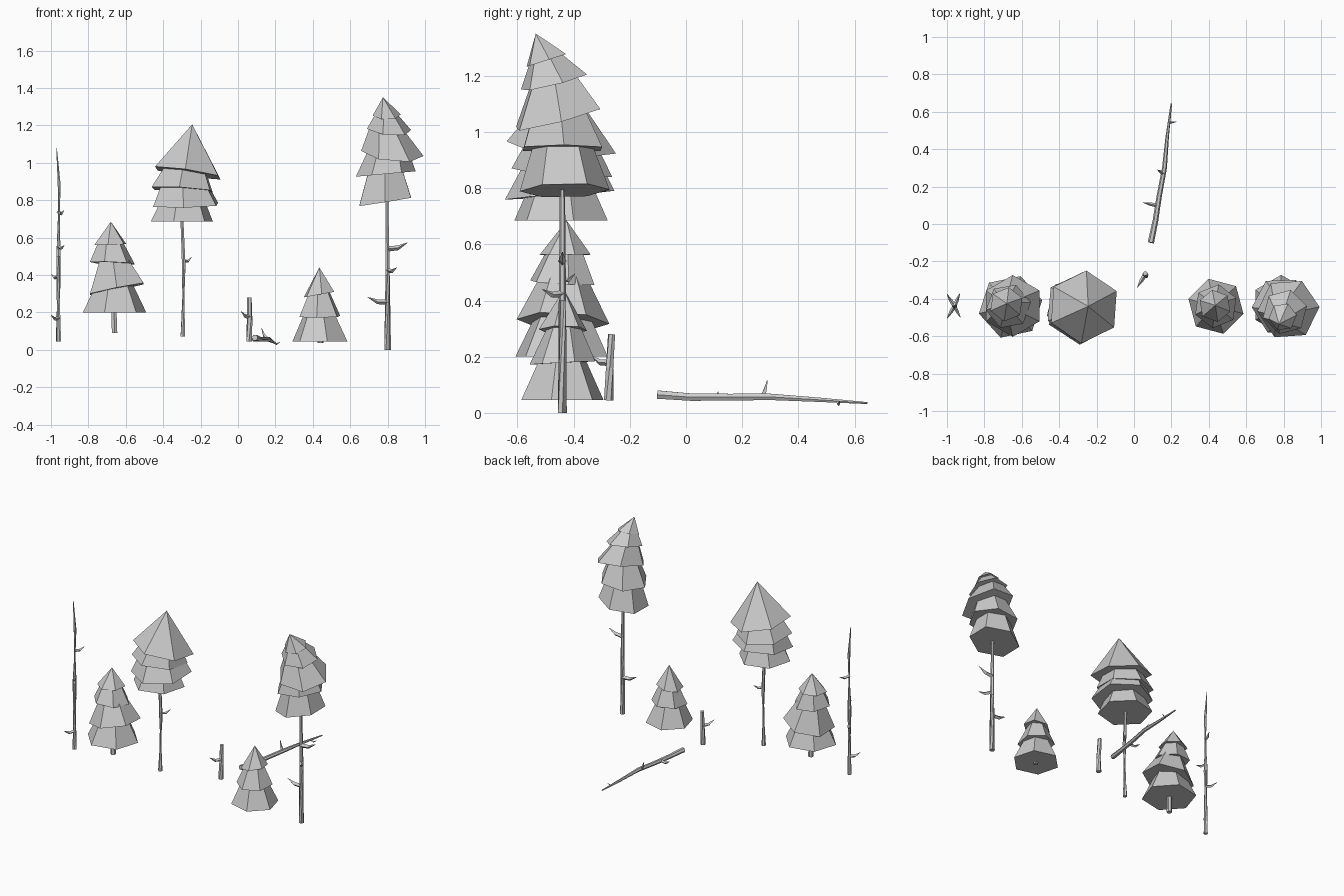
import bpy, bmesh
from math import cos, sin, radians
from mathutils import Vector


def finish(bm, name):
    bmesh.ops.recalc_face_normals(bm, faces=bm.faces)
    me = bpy.data.meshes.new(name)
    bm.to_mesh(me)
    bm.free()
    ob = bpy.data.objects.new(name, me)
    bpy.context.collection.objects.link(ob)
    return ob


def skin(bm, rings):
    """Join successive vertex rings with quads and cap both ends."""
    n = len(rings[0])
    for a, b in zip(rings, rings[1:]):
        for i in range(n):
            j = (i + 1) % n
            if len(b) == 1:
                bm.faces.new((a[i], a[j], b[0]))
            else:
                bm.faces.new((a[i], a[j], b[j], b[i]))
    bm.faces.new(rings[0])
    if len(rings[-1]) > 2:
        bm.faces.new(rings[-1])


def tube(bm, path, sides=6):
    """Tapered limb through (x, y, z, radius) points."""
    pts = [Vector(p[:3]) for p in path]
    rings = []
    for k, p in enumerate(pts):
        d = pts[min(k + 1, len(pts) - 1)] - pts[max(k - 1, 0)]
        q = d.to_track_quat('Z', 'Y')
        r = path[k][3]
        rings.append([bm.verts.new(p + q @ Vector((r * cos(i * 6.28319 / sides),
                      r * sin(i * 6.28319 / sides), 0))) for i in range(sides)])
    skin(bm, rings)


def branch(bm, base, tip, sag=0.012):
    """Short curved horn-like twig."""
    b, t = Vector(base), Vector(tip)
    r = min(0.015, 0.14 * (t - b).length)
    m = b.lerp(t, 0.5) - Vector((0, 0, sag))
    tube(bm, [(*b, r), (*m, r * 0.85), (*t, 0.001)], 4)


def wood(name, path, twigs=()):
    bm = bmesh.new()
    tube(bm, path)
    for base, tip in twigs:
        branch(bm, base, tip)
    finish(bm, name)


def crown(name, layers):
    """Tilted six-sided skirts: (base centre, radius, turn, slope x, slope y, top centre, top radius)."""
    bm = bmesh.new()
    for base, r, turn, sx, sy, top, rt in layers:
        rings = []
        for c, rad in ((base, r), (top, rt)):
            if rad == 0:
                rings.append([bm.verts.new(c)])
                continue
            ring = []
            for i in range(6):
                a = radians(turn + 60 * i)
                dx, dy = rad * cos(a), rad * sin(a)
                ring.append(bm.verts.new((c[0] + dx, c[1] + dy, c[2] + sx * dx + sy * dy)))
            rings.append(ring)
        skin(bm, rings)
    finish(bm, name)


# dead standing pole
wood("bare_pole",
     [(-.96, -.44, .045, .014), (-.96, -.44, .5, .013), (-.956, -.44, .88, .009), (-.97, -.44, 1.08, .002)],
     [((-.96, -.44, .735), (-.93, -.37, .745)), ((-.96, -.44, .55), (-.928, -.5, .56)),
      ((-.96, -.44, .39), (-1, -.375, .405)), ((-.96, -.44, .17), (-1, -.505, .185))])

# bushy tree
wood("bushy_trunk", [(-.66, -.44, .09, .017), (-.665, -.44, .3, .014)])
crown("bushy_crown", [
    ((-.66, -.443, .2), .173, 12, 0, 0, (-.66, -.44, .35), .1),
    ((-.648, -.438, .325), .165, 30, .2, -.05, (-.67, -.435, .49), .08),
    ((-.672, -.44, .463), .122, 10, -.04, -.06, (-.68, -.43, .59), .06),
    ((-.682, -.43, .563), .092, 22, .02, 0, (-.68, -.425, .685), 0)])

# broad tree on a thin trunk
wood("broad_trunk",
     [(-.295, -.44, .07, .014), (-.29, -.44, .45, .011), (-.3, -.44, .7, .009)],
     [((-.29, -.44, .475), (-.247, -.395, .495))])
crown("broad_crown", [
    ((-.3, -.445, .685), .172, 15, 0, 0, (-.295, -.445, .8), .12),
    ((-.28, -.45, .775), .195, 27, .02, .08, (-.29, -.445, .9), .13),
    ((-.298, -.442, .855), .18, 25, -.06, -.08, (-.28, -.44, .99), .11),
    ((-.268, -.444, .945), .195, 26, -.15, -.1, (-.245, -.44, 1.205), 0)])

# broken stump
wood("stump", [(.06, -.275, .045, .017), (.062, -.272, .16, .015), (.06, -.265, .28, .013)],
     [((.06, -.27, .178), (.017, -.34, .205))])

# small tree
wood("small_trunk", [(.44, -.44, .035, .016), (.44, -.44, .2, .012)])
crown("small_crown", [
    ((.438, -.44, .045), .152, 45, 0, 0, (.435, -.44, .19), .085),
    ((.437, -.44, .178), .118, 22, .01, .05, (.435, -.435, .32), .053),
    ((.433, -.438, .295), .087, 40, .18, 0, (.435, -.435, .44), 0)])

# tall tree
wood("tall_trunk", [(.8, -.44, 0, .018), (.8, -.44, .4, .013), (.795, -.44, .82, .009)],
     [((.8, -.44, .54), (.907, -.44, .573)), ((.8, -.44, .425), (.85, -.512, .44)),
      ((.8, -.44, .255), (.693, -.44, .282))])
crown("tall_crown", [
    ((.787, -.432, .792), .16, 30, .16, .02, (.785, -.44, .97), .1),
    ((.79, -.44, .94), .16, 2, .09, 0, (.8, -.452, 1.085), .1),
    ((.825, -.455, 1.05), .167, 4, -.1, .26, (.79, -.475, 1.205), .078),
    ((.807, -.47, 1.178), .122, 15, -.09, .25, (.79, -.505, 1.285), .043),
    ((.795, -.497, 1.255), .076, 8, 0, .32, (.775, -.535, 1.35), 0)])

# fallen log
wood("fallen_log",
     [(.09, -.1, .065, .017), (.115, .02, .056, .015), (.135, .15, .056, .014),
      (.163, .3, .057, .013), (.178, .47, .047, .009), (.2, .645, .035, .004)],
     [((.118, .1, .056), (.048, .115, .075)), ((.155, .27, .06), (.125, .29, .117)),
      ((.185, .54, .042), (.226, .547, .042))])
